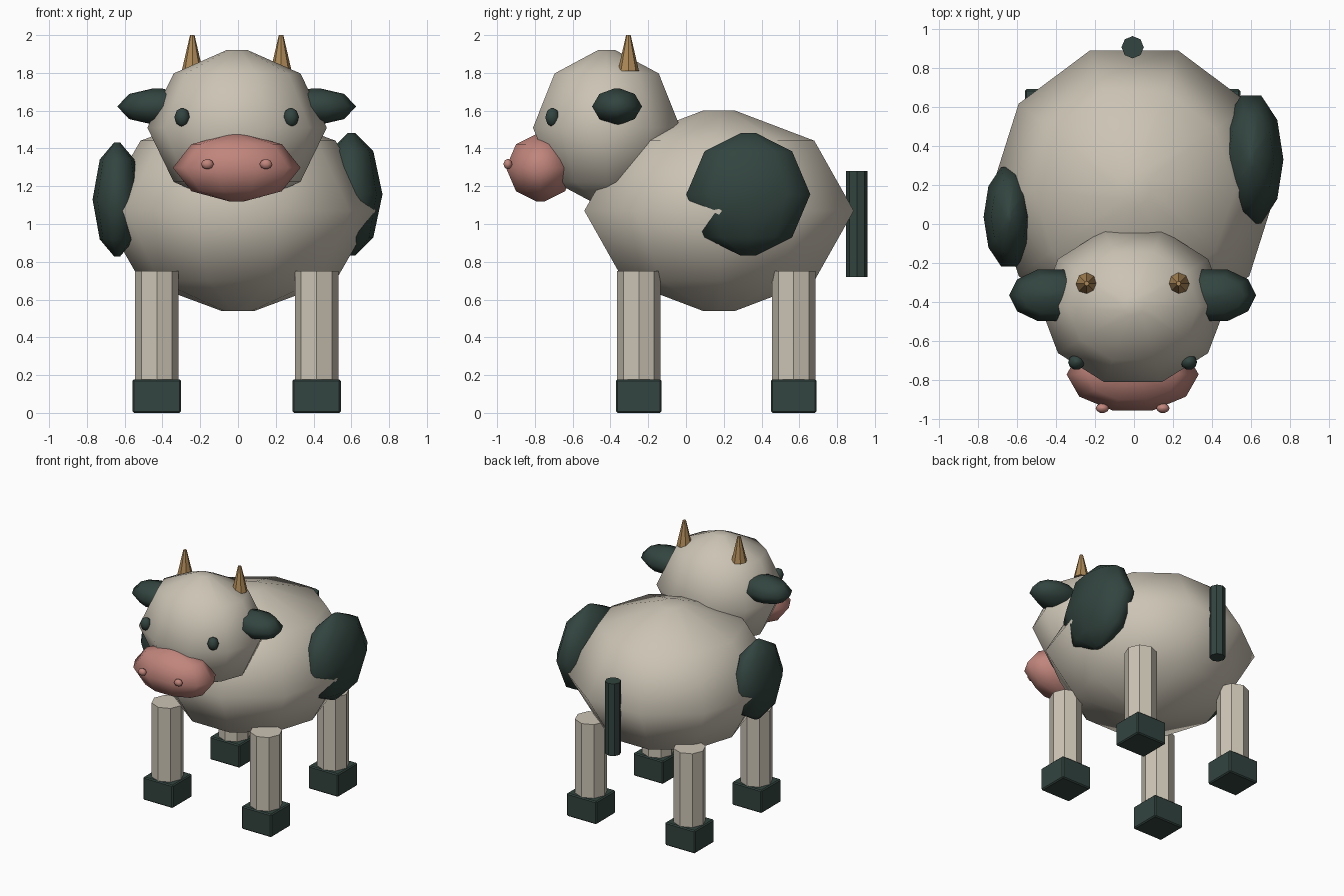
import bpy, bmesh, math
from mathutils import Matrix, Vector

if "Cube" in bpy.data.objects:
    bpy.data.objects.remove(bpy.data.objects["Cube"])


def colour(name, rgb):
    m = bpy.data.materials.new(name)
    m.diffuse_color = (*rgb, 1)
    m.use_nodes = True
    m.node_tree.nodes["Principled BSDF"].inputs["Base Color"].default_value = m.diffuse_color
    return m


CREAM = colour("cream", (0.60, 0.55, 0.46))
DARK = colour("dark green", (0.032, 0.058, 0.050))
PINK = colour("pink", (0.53, 0.235, 0.20))
TAN = colour("tan", (0.42, 0.25, 0.095))


def finish(bm, name, mat, smooth=None):
    bmesh.ops.recalc_face_normals(bm, faces=bm.faces)
    me = bpy.data.meshes.new(name)
    bm.to_mesh(me)
    bm.free()
    me.materials.append(mat)
    ob = bpy.data.objects.new(name, me)
    bpy.context.collection.objects.link(ob)
    if smooth:
        bpy.ops.object.select_all(action='DESELECT')
        ob.select_set(True)
        bpy.context.view_layer.objects.active = ob
        bpy.ops.object.shade_smooth_by_angle(angle=math.radians(smooth))
    return ob


def blob(name, centre, radii, mat, sides=10):
    """Faceted ellipsoid with small flat caps on top and bottom."""
    bm = bmesh.new()
    c = Vector(centre)
    rings = []
    for r, z in ((0.12, -1), (0.707, -0.70), (1, 0), (0.707, 0.70), (0.12, 1)):
        ring = []
        for i in range(sides):
            a = math.tau * i / sides
            p = Vector((r * math.cos(a) * radii[0], r * math.sin(a) * radii[1], z * radii[2]))
            ring.append(bm.verts.new(c + p))
        rings.append(ring)
    for lo, hi in zip(rings, rings[1:]):
        for i in range(sides):
            j = (i + 1) % sides
            bm.faces.new((lo[i], lo[j], hi[j], hi[i]))
    bm.faces.new(rings[0])
    bm.faces.new(rings[-1])
    return finish(bm, name, mat, 80)


def post(name, x, y, z0, z1, r0, r1, mat):
    """Eight-sided upright cylinder or cone."""
    bm = bmesh.new()
    bmesh.ops.create_cone(bm, cap_ends=True, segments=8, radius1=r0, radius2=r1, depth=z1 - z0,
                          matrix=Matrix.Translation((x, y, (z0 + z1) / 2)))
    return finish(bm, name, mat)


def block(name, centre, size, mat):
    """Box with slightly softened edges."""
    bm = bmesh.new()
    bmesh.ops.create_cube(bm, size=1, matrix=Matrix.Translation(centre) @ Matrix.Diagonal((*size, 1)))
    bmesh.ops.bevel(bm, geom=bm.edges[:], offset=0.008, segments=1, affect='EDGES')
    return finish(bm, name, mat)


# Main masses
blob("body", (0, 0.175, 1.07), (0.73, 0.75, 0.53), CREAM)
blob("head", (-0.005, -0.42, 1.51), (0.475, 0.41, 0.41), CREAM)
blob("muzzle", (-0.007, -0.77, 1.298), (0.338, 0.193, 0.178), PINK)

# Side patches
blob("right_patch", (0.6, 0.33, 1.157), (0.165, 0.345, 0.325), DARK)
blob("left_patch", (-0.64, 0.037, 1.13), (0.13, 0.268, 0.302), DARK)

# Paired face parts
for side, s in (("left", -1), ("right", 1)):
    def at(x):
        return s * x - 0.007
    blob(side + "_ear", (at(0.42), -0.365, 1.622), (0.212, 0.139, 0.095), DARK)
    blob(side + "_eye", (at(0.288), -0.707, 1.565), (0.042, 0.04, 0.05), DARK)
    blob(side + "_nostril", (at(0.155), -0.943, 1.317), (0.034, 0.025, 0.027), PINK)
    post(side + "_horn", at(0.235), -0.305, 1.81, 2.0, 0.056, 0.012, TAN)
    # Legs and hooves
    for end, y in (("front", -0.25), ("back", 0.57)):
        post(f"{end}_{side}_leg", at(0.423), y, 0.16, 0.75, 0.115, 0.115, CREAM)
        block(f"{end}_{side}_hoof", (at(0.423), y, 0.089), (0.256, 0.24, 0.178), DARK)

# Tail
post("tail", -0.007, 0.905, 0.72, 1.28, 0.057, 0.057, DARK)
